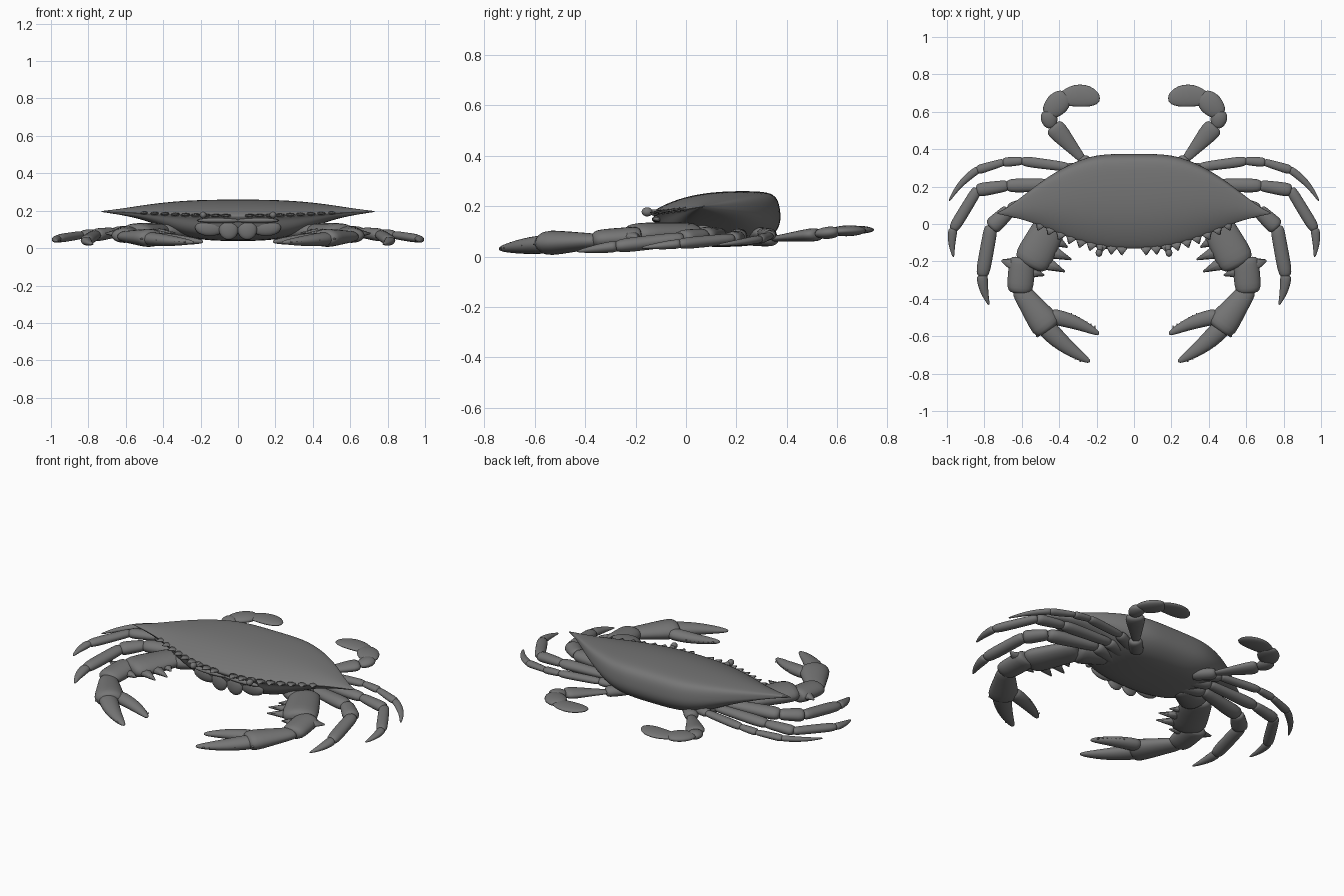
import bpy, bmesh, math
from mathutils import Vector, Matrix

cube = bpy.data.objects.get("Cube")
if cube:
    bpy.data.objects.remove(cube, do_unlink=True)

shell_grey = bpy.data.materials.new("shell_grey")
shell_grey.use_nodes = True
GREY = (0.18, 0.18, 0.18, 1)
shell_grey.diffuse_color = GREY
shell_grey.node_tree.nodes["Principled BSDF"].inputs["Base Color"].default_value = GREY

UP = Vector((0, 0, 1))
SIDES = 12


def finish(name, bm, mirror=True, subdivide=1):
    """Turn a bmesh into a finished object, mirrored across the body."""
    bmesh.ops.recalc_face_normals(bm, faces=bm.faces)
    mesh = bpy.data.meshes.new(name)
    bm.to_mesh(mesh)
    bm.free()
    mesh.materials.append(shell_grey)
    for face in mesh.polygons:
        face.use_smooth = True
    obj = bpy.data.objects.new(name, mesh)
    bpy.context.collection.objects.link(obj)
    if mirror:
        obj.modifiers.new("mirror", "MIRROR").use_mirror_merge = False
    if subdivide:
        rounding = obj.modifiers.new("rounding", "SUBSURF")
        rounding.levels = rounding.render_levels = subdivide


def bridge(bm, rings):
    """Skin a list of vertex rings and cap both ends."""
    for a, b in zip(rings, rings[1:]):
        for i in range(len(a)):
            j = (i + 1) % len(a)
            bm.faces.new((a[i], a[j], b[j], b[i]))
    bm.faces.new(rings[0])
    bm.faces.new(rings[-1])


# Shapes along a limb piece: (position, width factor)
SEGMENT = [(-.04, .55), (0, .88), (.3, .95), (.75, 1.1), (.95, 1.05), (1.02, .6)]
LEG_TIP = [(-.06, .7), (0, .95), (.3, 1.15), (.6, 1.25), (.85, 1.3), (1, 1)]
FINGER = [(-.1, .7), (0, .95), (.3, 1.15), (.6, 1.3), (.85, 1.4), (.96, 1.2), (1, .6)]
LOBE = [(-.08, .45), (.05, .8), (.3, 1.05), (.6, 1.1), (.9, .85), (1.04, .45)]
PADDLE = [(0, .3), (.06, .65), (.25, .97), (.5, 1.1), (.75, 1.02), (.93, .65), (1, .25)]


def piece(name, start, end, shape=SEGMENT, flat=.75, bow=0):
    """One limb piece between two joints given as (x, y, z, half width)."""
    a, b = Vector(start[:3]), Vector(end[:3])
    along = b - a
    side = along.cross(UP).normalized()
    top = side.cross(along).normalized()
    bm = bmesh.new()
    rings = []
    for t, factor in shape:
        w = (start[3] + (end[3] - start[3]) * t) * factor
        centre = a + along * t + side * bow * math.sin(math.pi * t)
        ring = []
        for k in range(SIDES):
            angle = math.tau * k / SIDES
            offset = side * math.cos(angle) * w + top * math.sin(angle) * w * flat
            ring.append(bm.verts.new(centre + offset))
        rings.append(ring)
    bridge(bm, rings)
    finish(name, bm)


def limb(name, joints, flat=.75, bow=0):
    """A chain of pieces; the last one tapers to a point."""
    parts = ["hip", "upper", "middle", "lower", "tip"]
    for part, a, b in zip(parts, joints, joints[1:]):
        last = part == "tip"
        piece(f"{name}_{part}", a, b, LEG_TIP if last else SEGMENT, flat,
              bow if last else 0)


def spikes(name, items, squash=.6):
    """Cones given as (base, tip, radius), flattened in height."""
    bm = bmesh.new()
    for base, tip, radius in items:
        base, tip = Vector(base), Vector(tip)
        d = tip - base
        place = (Matrix.Translation((base + tip) / 2)
                 @ Matrix.Diagonal((1, 1, squash, 1))
                 @ d.to_track_quat("Z", "Y").to_matrix().to_4x4())
        bmesh.ops.create_cone(bm, cap_ends=True, segments=8, radius1=radius,
                              radius2=radius * .1, depth=d.length, matrix=place)
    finish(name, bm, subdivide=0)


def ball(name, centre, size):
    bm = bmesh.new()
    place = Matrix.Translation(centre) @ Matrix.Diagonal((*size, 1))
    bmesh.ops.create_uvsphere(bm, u_segments=16, v_segments=10, radius=1, matrix=place)
    finish(name, bm, subdivide=0)


# Body shell: stations of (x, front y, back y, top z, rim z, bottom z)
stations = [
    (0, -.145, .375, .26, .172, .038),
    (.1, -.142, .375, .26, .172, .038),
    (.2, -.128, .37, .258, .174, .045),
    (.3, -.1, .34, .253, .177, .065),
    (.4, -.06, .29, .244, .182, .11),
    (.5, -.014, .225, .231, .187, .15),
    (.6, .023, .145, .215, .191, .173),
    (.68, .043, .085, .204, .194, .186),
    (.735, .055, .06, .198, .196, .194),
]
# Section from the front rim over the top: (depth fraction, rise fraction)
over = [(0, 0), (.1, .36), (.25, .7), (.42, .91), (.62, 1), (.86, .99), (.95, .85), (.987, .5)]
under = [(1, 0), (1, .3), (.96, .62), (.85, .92), (.7, 1), (.4, 1), (.17, .92), (.07, .55), (.05, .12)]

bm = bmesh.new()
rings = []
for sx, x, front, back, top, rim, low in (
        [(-1, *s) for s in reversed(stations[1:])] + [(1, *s) for s in stations]):
    ring = [(front + (back - front) * f, rim + (top - rim) * h) for f, h in over]
    ring += [(front + (back - front) * f, rim + (low - rim) * h) for f, h in under]
    rings.append([bm.verts.new((sx * x, y, z)) for y, z in ring])
bridge(bm, rings)
finish("carapace_and_belly", bm, mirror=False, subdivide=2)


def front_edge(x):
    for a, b in zip(stations, stations[1:]):
        if a[0] <= x <= b[0]:
            t = (x - a[0]) / (b[0] - a[0])
            return Vector((x, a[1] + (b[1] - a[1]) * t, a[4] + (b[4] - a[4]) * t))


# Teeth along the front rim
teeth = []
for i in range(9):
    x = .065 + .055 * i
    edge = front_edge(x)
    out = (front_edge(x + .03) - front_edge(x - .03)).cross(UP).normalized()
    teeth.append((edge - out * .02, edge + out * .024, .034))
spikes("rim_teeth", teeth, .32)

# Eyes and mouth plates
piece("eye_stalk", (.17, -.09, .172, .015), (.185, -.14, .176, .016))
ball("eye", (.187, -.154, .177), (.018, .022, .018))
ball("mouth_plate", (.05, -.1, .1), (.052, .02, .055))
ball("cheek_plate", (.15, -.085, .11), (.08, .022, .045))
ball("brow_ridge", (.1, -.115, .148), (.12, .02, .014))

# Walking legs
limb("rear_leg", [(.22, .25, .08, .035), (.36, .305, .095, .03), (.6, .337, .09, .026),
                  (.7, .33, .082, .024), (.84, .288, .068, .024), (.99, .12, .045, .004)],
     bow=-.016)
limb("middle_leg", [(.22, .18, .08, .04), (.36, .21, .09, .036), (.68, .205, .08, .036),
                    (.84, .18, .07, .035), (.968, -.03, .05, .028), (.965, -.178, .035, .004)],
     bow=-.008)
limb("front_leg", [(.22, .1, .08, .042), (.38, .13, .09, .04), (.67, .07, .082, .046),
                   (.765, -.02, .07, .044), (.812, -.28, .04, .034), (.775, -.434, .02, .004)],
     bow=-.008)

# Swimming legs
piece("swim_hip", (.2, .26, .07, .045), (.285, .35, .07, .036))
piece("swim_upper", (.275, .345, .07, .026), (.432, .525, .088, .056), flat=.5)
piece("swim_knee", (.442, .52, .09, .04), (.465, .605, .098, .046), LOBE, flat=.55)
piece("swim_lower", (.462, .59, .1, .056), (.362, .69, .104, .062), LOBE, flat=.36)
piece("swim_paddle", (.4, .672, .104, .058), (.182, .672, .108, .058), PADDLE,
      flat=.26, bow=.016)

# Claw arms
piece("claw_hip", (.26, .08, .085, .065), (.42, .02, .092, .085), flat=.6)
piece("claw_upper_arm", (.425, .03, .094, .1), (.56, -.225, .085, .094), flat=.48)
piece("claw_wrist", (.595, -.185, .078, .085), (.612, -.37, .065, .062), flat=.58)
piece("claw_palm", (.612, -.35, .062, .058), (.452, -.565, .053, .083), flat=.6)
outer = [(.478, -.545, .05, .06), (.236, -.738, .03, .01)]
inner = [(.43, -.495, .052, .048), (.186, -.588, .034, .01)]
piece("claw_fixed_finger", *outer, FINGER, flat=.7, bow=-.014)
piece("claw_moving_finger", *inner, FINGER, flat=.75, bow=.012)

# Spines on the arm, wrist and palm
spikes("arm_spines", [
    ((.43, -.08, .09), (.355, -.125, .085), .04),
    ((.46, -.14, .088), (.335, -.19, .08), .045),
    ((.49, -.2, .085), (.37, -.255, .078), .045),
    ((.6, -.23, .08), (.708, -.195, .078), .06),
    ((.56, -.25, .075), (.48, -.275, .07), .04),
    ((.49, -.54, .05), (.52, -.605, .048), .04),
])

# Biting teeth along the facing edges of the fingers
bites = []
for (a, b), turn in ((outer, -1), (inner, 1)):
    a4, b4 = Vector(a), Vector(b)
    across = (b4.to_3d() - a4.to_3d()).cross(UP).normalized() * turn
    for i in range(7):
        mix = a4.lerp(b4, .32 + .09 * i)
        edge = mix.to_3d() + across * mix.w * .9
        bites.append((edge, edge + across * .02, .013))
spikes("finger_teeth", bites, .8)
